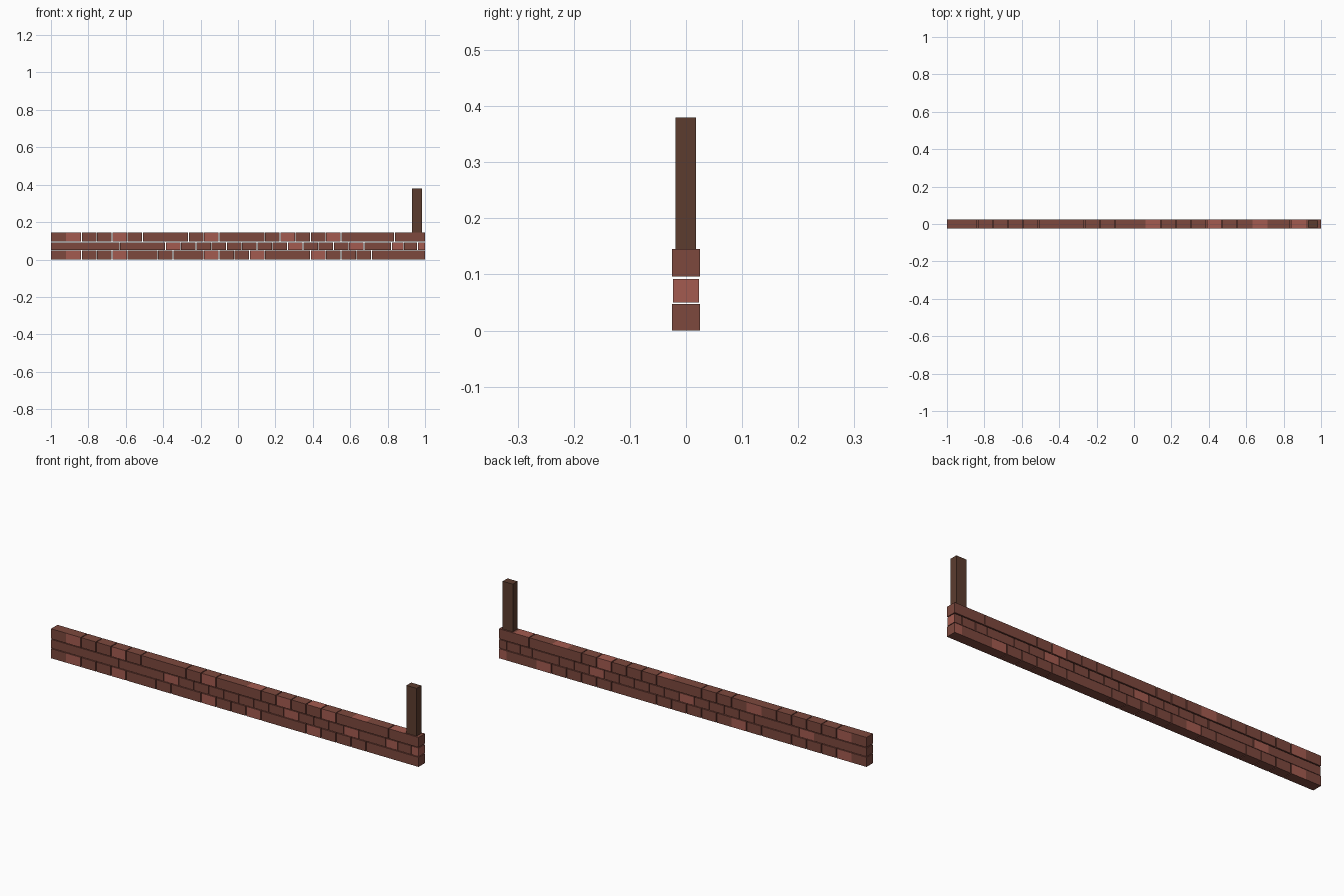
import bpy
import bmesh
from mathutils import Matrix, Vector

cube = bpy.data.objects.get("Cube")
if cube:
    bpy.data.objects.remove(cube, do_unlink=True)


def make_material(name, colour):
    mat = bpy.data.materials.new(name)
    mat.use_nodes = True
    mat.diffuse_color = (*colour, 1)
    shader = next(n for n in mat.node_tree.nodes if n.type == 'BSDF_PRINCIPLED')
    shader.inputs["Base Color"].default_value = (*colour, 1)
    shader.inputs["Roughness"].default_value = 0.9
    return mat


BROWN = make_material("brown_brick", (0.205, 0.066, 0.048))
RED = make_material("red_brick", (0.37, 0.105, 0.08))
WOOD = make_material("dark_wood", (0.107, 0.046, 0.028))

UNIT = 2 / 24.5    # length of one small brick
GAP = 0.004


def to_x(u):
    return -1 + u * UNIT


def add_box(bm, low, high):
    low, high = Vector(low), Vector(high)
    matrix = Matrix.Translation((low + high) / 2) @ Matrix.Diagonal((*(high - low), 1))
    bmesh.ops.create_cube(bm, size=1, matrix=matrix)


def finish(bm, name, materials):
    mesh = bpy.data.meshes.new(name)
    bm.to_mesh(mesh)
    bm.free()
    for mat in materials:
        mesh.materials.append(mat)
    obj = bpy.data.objects.new(name, mesh)
    bpy.context.collection.objects.link(obj)
    return obj


def side_of(normal):
    if normal.y < -0.5:
        return "front"
    if normal.y > 0.5:
        return "back"
    if normal.z > 0.5:
        return "top"
    if normal.x > 0.5:
        return "end"
    return "hidden"


def build_course(name, z0, z1, depth, joints, reds):
    """Row of bricks split at joints; reds lists start and end of red patches per side."""
    bm = bmesh.new()
    stops = [0] + joints + [24.5]
    for a, b in zip(stops, stops[1:]):
        left = to_x(a) + (GAP / 2 if a > 0 else 0)
        right = to_x(b) - (GAP / 2 if b < 24.5 else 0)
        add_box(bm, (left, -depth, z0), (right, depth, z1))
    # Cut the faces where a red patch starts or stops
    cuts = {u for patches in reds.values() for patch in patches for u in patch}
    for u in sorted(cuts - set(stops)):
        bmesh.ops.bisect_plane(bm, geom=bm.verts[:] + bm.edges[:] + bm.faces[:],
                               plane_co=(to_x(u), 0, 0), plane_no=(1, 0, 0))
    bm.normal_update()
    for face in bm.faces:
        u = (face.calc_center_median().x + 1) / UNIT
        patches = reds.get(side_of(face.normal), [])
        face.material_index = int(any(a < u < b for a, b in patches))
    return finish(bm, name, [BROWN, RED])


# Three courses of brick
build_course("bottom_course", 0, 0.047, 0.025,
             [2, 3, 4, 5, 7, 8, 10, 11, 12, 13, 14, 17, 18, 19, 20, 21],
             {"front": [(1, 2), (4, 5), (10, 11), (13, 14), (17, 18)],
              "back": [(1, 2), (8, 9), (21, 22), (24, 24.5)]})
build_course("middle_course", 0.05, 0.092, 0.0235,
             [4.5, 7.5] + [n + 0.5 for n in range(8, 21)] + [22.3, 23.1, 24],
             {"front": [(7.5, 8.5), (15.5, 16.5), (19.5, 20.5), (22.3, 23.1), (24, 24.5)],
              "back": [(3.5, 4.5), (11.5, 12.5), (17.5, 18.5)],
              "end": [(24, 25)]})
build_course("top_course", 0.096, 0.145, 0.025,
             [2, 3, 4, 5, 6, 9, 10, 11, 14, 15, 16, 17, 18, 19, 22.5],
             {"front": [(1, 2), (4, 5), (10, 11), (15, 16), (18, 19)],
              "back": [(1, 2), (7, 8), (17, 18)],
              "top": [(13, 14), (17, 18), (20, 21), (22.5, 23.5)]})

# Wooden post standing on the wall
post = bmesh.new()
add_box(post, (0.93, -0.019, 0.145), (0.985, 0.018, 0.38))
finish(post, "corner_post", [WOOD])
